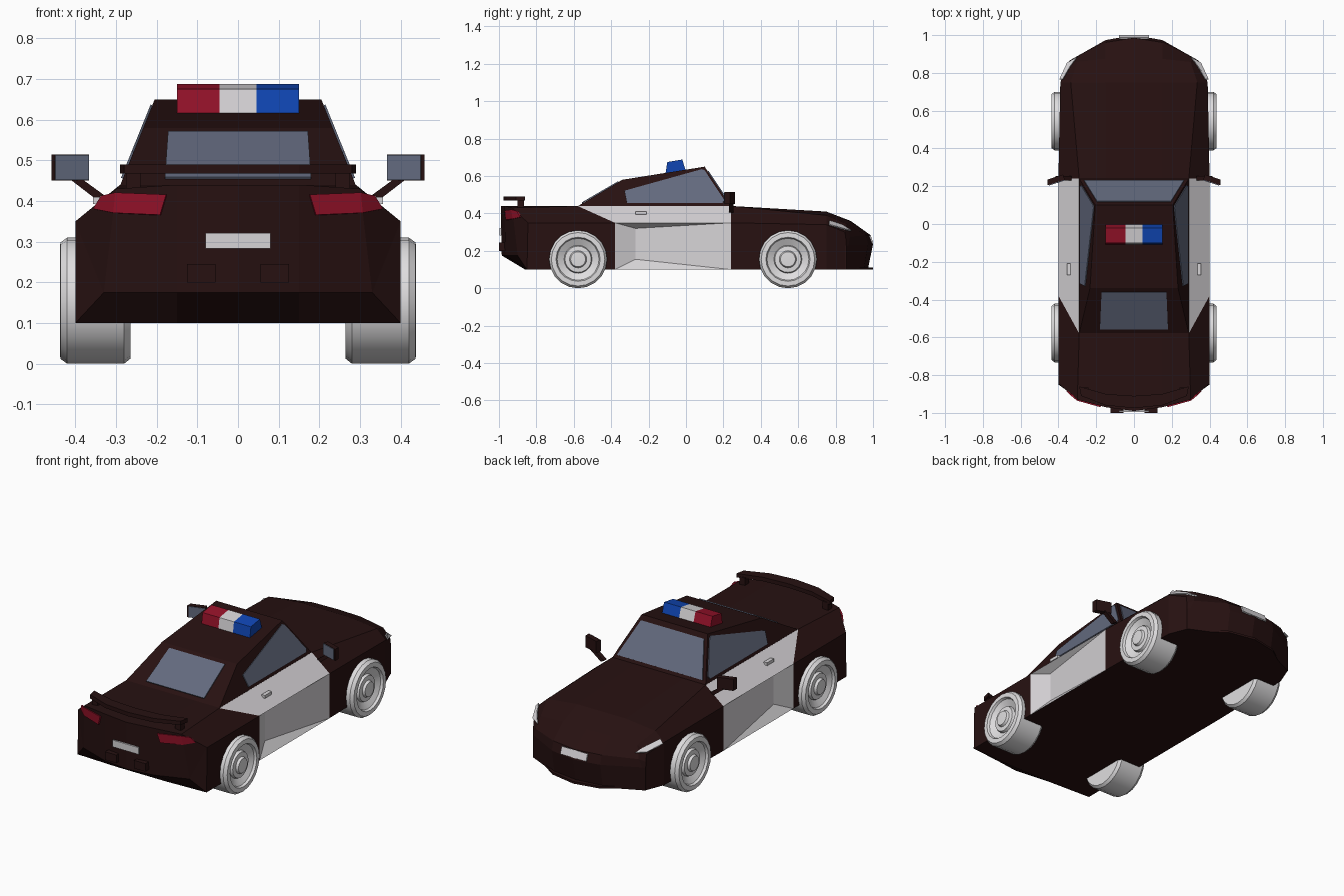
import bpy, bmesh, math
from mathutils import Vector

if "Cube" in bpy.data.objects:
    bpy.data.objects.remove(bpy.data.objects["Cube"])


def material(name, rgb):
    m = bpy.data.materials.new(name)
    m.diffuse_color = (*rgb, 1)
    m.use_nodes = True
    m.node_tree.nodes["Principled BSDF"].inputs["Base Color"].default_value = m.diffuse_color
    return m


DARK = material("dark_paint", (0.020, 0.0055, 0.0055))
WHITE = material("white_paint", (0.68, 0.66, 0.68))
TYRE = material("light_grey", (0.74, 0.73, 0.74))
GLASS = material("blue_grey_glass", (0.125, 0.145, 0.21))
RED = material("red_lens", (0.30, 0.006, 0.022))
BLUE = material("blue_lens", (0.005, 0.06, 0.45))


def build(name, faces, mats, mirror=False):
    """Object from (points, material index) faces, optionally on both sides."""
    bm = bmesh.new()
    for s in ((1, -1) if mirror else (1,)):
        for pts, mi in faces:
            f = bm.faces.new([bm.verts.new((s * x, y, z)) for x, y, z in pts])
            f.material_index = mi
    bmesh.ops.remove_doubles(bm, verts=bm.verts, dist=0.0005)
    bmesh.ops.recalc_face_normals(bm, faces=bm.faces)
    me = bpy.data.meshes.new(name)
    bm.to_mesh(me)
    bm.free()
    for m in mats:
        me.materials.append(m)
    ob = bpy.data.objects.new(name, me)
    bpy.context.collection.objects.link(ob)
    return ob


def prism(name, pts, offset, mat, mirror=False):
    """Closed solid: polygon pts swept by offset."""
    a = [Vector(p) for p in pts]
    b = [p + Vector(offset) for p in a]
    n = len(a)
    faces = [(a, 0), (b, 0)]
    faces += [([a[i], a[(i + 1) % n], b[(i + 1) % n], b[i]], 0) for i in range(n)]
    return build(name, faces, [mat], mirror)


def box(name, lo, hi, mat, mirror=False):
    (x0, y0, z0), (x1, y1, z1) = lo, hi
    return prism(name, [(x0, y0, z0), (x1, y0, z0), (x1, y1, z0), (x0, y1, z0)],
                 (0, 0, z1 - z0), mat, mirror)


# ---- lower body: half cross-sections lofted from tail to nose
def section(y, w, zs, wt, zt, zc, bow=0.0, low_bow=None):
    low_bow = bow if low_bow is None else low_bow
    curve = lambda x, b: y + b * (1 - (x / w) ** 2)
    low = [(x, curve(x, low_bow), 0.10) for x in (0, 0.15, w)]
    high = [(x, curve(x, bow), z) for x, z in ((w, zs), (wt, zt), (0.15, zc), (0, zc))]
    return low + high


tail = [(0, -0.86, 0.10), (0.15, -0.86, 0.10), (0.40, -0.85, 0.10), (0.40, -0.845, 0.35),
        (0.30, -0.93, 0.43), (0.15, -0.97, 0.44), (0, -0.99, 0.44)]
rows = [tail,
        section(-0.58, 0.40, 0.35, 0.29, 0.44, 0.44),
        section(-0.38, 0.40, 0.35, 0.29, 0.44, 0.44),
        section(0.24, 0.40, 0.35, 0.29, 0.44, 0.44),
        section(0.75, 0.39, 0.34, 0.335, 0.39, 0.41),
        section(0.85, 0.35, 0.30, 0.30, 0.345, 0.36, 0.03),
        section(0.855, 0.35, 0.26, 0.32, 0.275, 0.285, 0.13, 0.115),
        section(0.857, 0.35, 0.225, 0.335, 0.23, 0.235, 0.143, 0.115)]
body = []
for i in range(len(rows) - 1):
    for j in range(6):
        a, b, c, d = rows[i][j], rows[i][j + 1], rows[i + 1][j + 1], rows[i + 1][j]
        if i == 2 and j == 2:      # door with a scoop that deepens rearward
            q0, q1 = (0.355, -0.27, 0.155), (0.355, -0.27, 0.32)
            body += [([a, b, q1, q0], 1), ([b, c, q1], 1), ([q0, q1, c, d], 1), ([a, q0, d], 1)]
        elif i == 1 and j == 3:    # slanted end of the white stripe
            body += [([a, b, d], 0), ([b, c, d], 1)]
        elif i >= 5 and j == 2:
            body += [([a, b, c, d], 0)]
        else:
            body += [([a, b, c, d], 1 if (i == 2 and j == 3) else 0)]
# nose cap
n = rows[-1]
body += [([n[0], n[1], n[5], n[6]], 0), ([n[1], n[2], n[3], n[4], n[5]], 0)]
# tail cap, undercut towards the bottom
mc, mm, mo = (0, -0.985, 0.175), (0.15, -0.965, 0.175), (0.33, -0.90, 0.175)
bc, bmid, bo, sh, te, tm, tc = tail
body += [([te, sh, mo], 0), ([sh, bo, mo], 0), ([tm, te, mo, mm], 0), ([tc, tm, mm, mc], 0),
         ([mm, mo, bo, bmid], 0), ([mc, mm, bmid, bc], 0)]
build("car_body", body, [DARK, WHITE], mirror=True)

# ---- cabin
r0, r1 = (0.29, -0.58, 0.438), (0.29, 0.24, 0.438)
t0, t1 = (0.233, -0.34, 0.58), (0.205, 0.10, 0.65)
flip = lambda p: (-p[0], p[1], p[2])
build("cabin", [([r0, r1, t1, t0], 0), ([flip(p) for p in (r0, r1, t1, t0)], 0),
                ([t0, t1, flip(t1), flip(t0)], 0), ([r1, t1, flip(t1), flip(r1)], 0),
                ([r0, t0, flip(t0), flip(r0)], 0), ([r0, r1, flip(r1), flip(r0)], 0)], [DARK])

# ---- windows as thin plates on the cabin planes
side = [(-0.315, 0.455), (-0.328, 0.52), (0.085, 0.635), (0.10, 0.628), (0.205, 0.47), (0.195, 0.455)]
prism("side_window", [(0.289 - (z - 0.44) * 0.405, y, z) for y, z in side],
      (0.005, 0, 0.002), GLASS, mirror=True)
front_y = lambda z: 0.239 - (z - 0.44) * 0.667
prism("windscreen", [(x, front_y(z), z) for x, z in
      ((-0.265, 0.455), (0.265, 0.455), (0.195, 0.625), (-0.195, 0.625))], (0, 0.005, 0.003), GLASS)
rear_z = lambda y: 0.439 + (y + 0.58) * 0.583
prism("rear_window", [(x, y, rear_z(y)) for x, y in
      ((-0.18, -0.555), (0.18, -0.555), (0.172, -0.36), (-0.172, -0.36))], (0, -0.003, 0.005), GLASS)

# ---- roof light bar
bar = [(-0.11, 0.61), (-0.10, 0.675), (-0.02, 0.688), (0.0, 0.625)]
for name, x0, x1, mat in (("red_beacon", -0.15, -0.045, RED), ("white_beacon", -0.045, 0.045, WHITE),
                          ("blue_beacon", 0.045, 0.15, BLUE)):
    prism(name, [(x0, y, z) for y, z in bar], (x1 - x0, 0, 0), mat)

# ---- rear wing: bowed blade on end posts
blade = [(0.29, -0.86), (0.15, -0.90), (0, -0.91), (-0.15, -0.90), (-0.29, -0.86),
         (-0.28, -0.91), (-0.15, -0.96), (0, -0.975), (0.15, -0.96), (0.28, -0.91)]
prism("rear_wing", [(x, y, 0.468) for x, y in blade], (0, 0, 0.022), DARK)
box("wing_post", (0.24, -0.90, 0.42), (0.275, -0.865, 0.475), DARK, mirror=True)

# ---- tail lights wrapping round the corner
lamp = [((0.175, -0.961, 0.415), (0.19, -0.956, 0.365), (0.305, -0.918, 0.370), (0.30, -0.926, 0.42)),
        ((0.30, -0.926, 0.42), (0.305, -0.918, 0.370), (0.355, -0.878, 0.380), (0.335, -0.897, 0.412))]
for k, pts in enumerate(lamp):
    prism(("tail_light", "tail_light_corner")[k], pts, (0.002, -0.009, 0.001), RED, mirror=True)

# ---- headlights
prism("headlight", [(0.375, 0.765, 0.358), (0.392, 0.765, 0.336), (0.352, 0.852, 0.311),
                    (0.30, 0.882, 0.305), (0.335, 0.835, 0.335)], (0.003, 0.002, 0.006), WHITE, mirror=True)

# ---- number plates, rear vents, door handles
box("rear_plate", (-0.08, -0.996, 0.283), (0.08, -0.987, 0.321), WHITE)
prism("front_plate", [(-0.08, 0.979, 0.28), (0.08, 0.979, 0.28), (0.08, 0.993, 0.242), (-0.08, 0.993, 0.242)],
      (0, 0.008, 0.003), WHITE)
box("exhaust", (0.055, -1.0, 0.20), (0.125, -0.95, 0.245), DARK, mirror=True)
box("door_handle", (0.335, -0.27, 0.393), (0.356, -0.21, 0.410), WHITE, mirror=True)
prism("front_lip", [(-0.28, 0.88, 0.10), (0.28, 0.88, 0.10), (0.15, 0.97, 0.10), (0, 1.0, 0.10),
                    (-0.15, 0.97, 0.10)], (0, 0, 0.012), DARK)

# ---- door mirrors
prism("mirror_housing", [(0.366, 0.235, 0.45), (0.459, 0.205, 0.45), (0.459, 0.235, 0.45), (0.375, 0.262, 0.45)],
      (0, 0, 0.065), DARK, mirror=True)
prism("mirror_glass", [(0.368, 0.234, 0.452), (0.450, 0.208, 0.452), (0.450, 0.208, 0.513), (0.368, 0.234, 0.513)],
      (-0.001, -0.004, 0), GLASS, mirror=True)
prism("mirror_arm", [(0.33, 0.23, 0.415), (0.35, 0.23, 0.405), (0.415, 0.23, 0.455), (0.385, 0.23, 0.455)],
      (0, 0.025, 0), DARK, mirror=True)

# ---- wheels: turned profile with stepped rim and hub
profile = [(0.265, 0.0), (0.265, 0.143), (0.28, 0.155), (0.42, 0.155), (0.437, 0.143), (0.438, 0.118),
           (0.425, 0.112), (0.405, 0.075), (0.42, 0.070), (0.422, 0.046), (0.435, 0.040), (0.437, 0.0)]
SEG = 20
for name, cy in (("rear_wheels", -0.577), ("front_wheels", 0.545)):
    def ring(x, r, k):
        a = 2 * math.pi * k / SEG
        return (x, cy + r * math.sin(a), 0.155 - r * math.cos(a))
    faces = []
    for (xa, ra), (xb, rb) in zip(profile, profile[1:]):
        for k in range(SEG):
            pts = [ring(xa, ra, k), ring(xa, ra, k + 1), ring(xb, rb, k + 1), ring(xb, rb, k)]
            if ra == 0:
                pts = [pts[0]] + pts[2:]
            elif rb == 0:
                pts = pts[:3]
            faces.append((pts, 0))
    ob = build(name, faces, [TYRE], mirror=True)
    bpy.context.view_layer.objects.active = ob
    ob.select_set(True)
    bpy.ops.object.shade_smooth_by_angle(angle=math.radians(30))
    ob.select_set(False)
